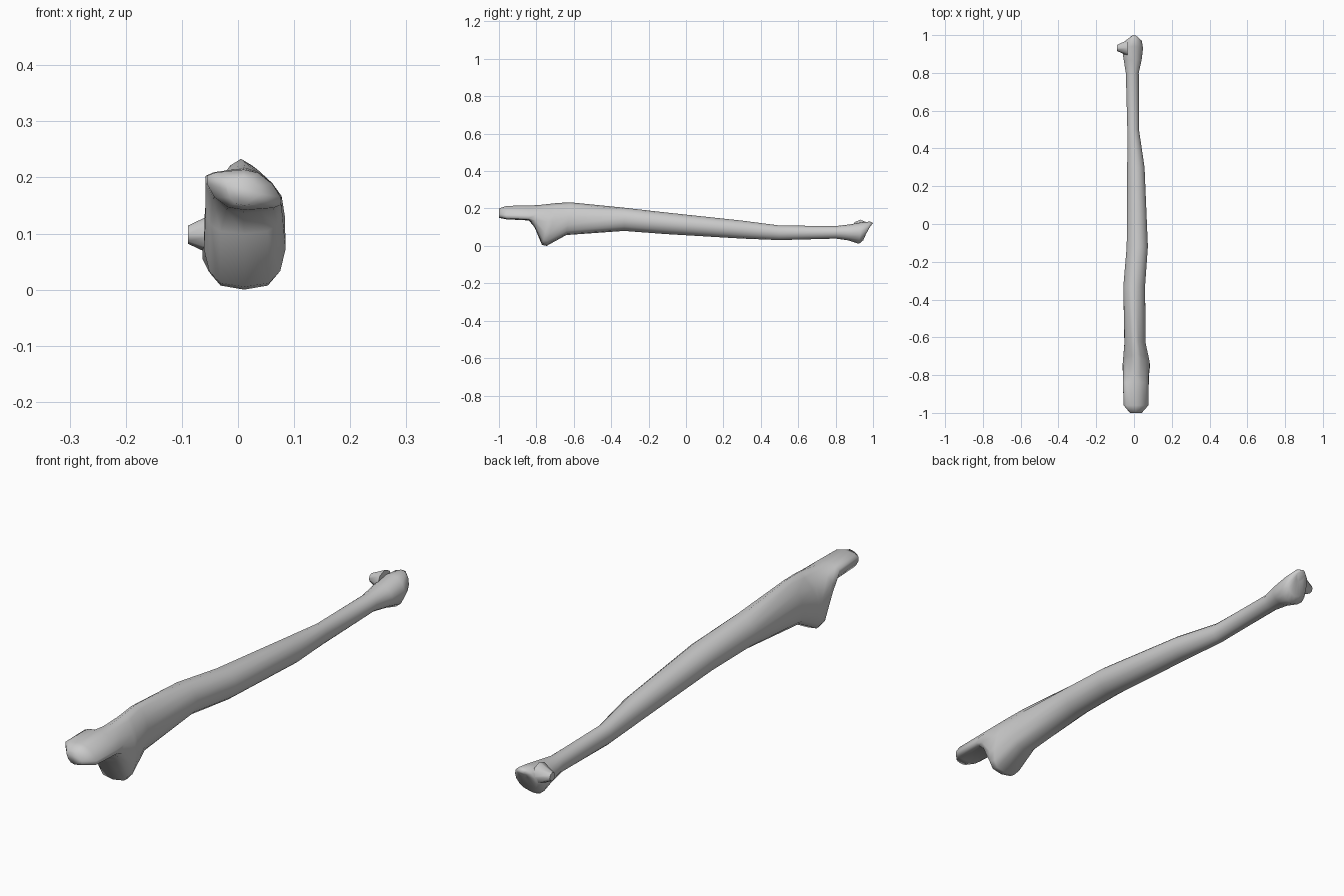
import bpy, bmesh, math

if "Cube" in bpy.data.objects:
    bpy.data.objects.remove(bpy.data.objects["Cube"])

SIDES = 14

# Cross-sections along the bone: top y, top z, bottom y, bottom z, left x, right x
HOOK = [(-1.0, .2, -1.0, .15, -.022, .042),
        (-.96, .214, -.96, .142, -.057, .078),
        (-.84, .216, -.84, .136, -.06, .08)]
LIP = [(-.79, .218, -.81, .1, -.059, .08),
       (-.71, .227, -.77, .005, -.062, .086),
       (-.69, .229, -.745, 0, -.06, .082),
       (-.62, .233, -.64, .058, -.052, .063)]
SHAFT = [(-.33, .204, -.33, .08, -.058, .06),
         (-.12, .18, -.12, .064, -.04, .075),
         (.3, .135, .3, .039, -.037, .057),
         (.5, .109, .5, .031, -.036, .027),
         (.8, .106, .8, .039, -.044, .026)]
WRIST = [(.87, .114, .87, .029, -.056, .042),
         (.94, .126, .925, .011, -.065, .049),
         (.985, .13, .948, .03, -.045, .042),
         (1.0, .122, .97, .085, -.018, .018)]


def power(v, n):
    return math.copysign(abs(v) ** (2 / n), v)


def add_rings(bm, sections, top_power=2, low_power=2, shear=0):
    """One superellipse ring per section, leaning from its low point to its top point."""
    rings = []
    for ty, tz, by, bz, xl, xr in sections:
        ring = []
        half = (xr - xl) / 2
        for i in range(SIDES):
            a = 2 * math.pi * i / SIDES + math.pi / 2
            n = top_power if math.sin(a) >= 0 else low_power
            u, v = power(math.cos(a), n), power(math.sin(a), n)
            t = (v + 1) / 2
            z = bz + t * (tz - bz) + shear * u * half * (1 - v * v)
            ring.append(bm.verts.new(((xl + xr) / 2 + u * half, by + t * (ty - by), z)))
        rings.append(ring)
    return rings


# Main bone: elbow hook, notch lip, shaft and wrist end in one skin
bm = bmesh.new()
rings = add_rings(bm, HOOK, 1.7, 2, -.3)
rings += add_rings(bm, LIP, 1.5, 3.2)
rings += add_rings(bm, SHAFT)
rings += add_rings(bm, WRIST)
for a, b in zip(rings, rings[1:]):
    for i in range(SIDES):
        j = (i + 1) % SIDES
        bm.faces.new((a[i], a[j], b[j], b[i]))
bm.faces.new(rings[0])
bm.faces.new(rings[-1])
bmesh.ops.recalc_face_normals(bm, faces=bm.faces)
mesh = bpy.data.meshes.new("forearm_bone")
bm.to_mesh(mesh)
bm.free()
mesh.shade_smooth()
bpy.context.collection.objects.link(bpy.data.objects.new("forearm_bone", mesh))

# Small side knob at the wrist end
bpy.ops.mesh.primitive_cone_add(vertices=8, radius1=.042, radius2=.016, depth=.055,
                                location=(-.062, .932, .098),
                                rotation=(0, -math.pi / 2, 0))
bpy.context.object.name = "wrist_knob"
bpy.ops.object.shade_smooth_by_angle(angle=math.radians(60))
